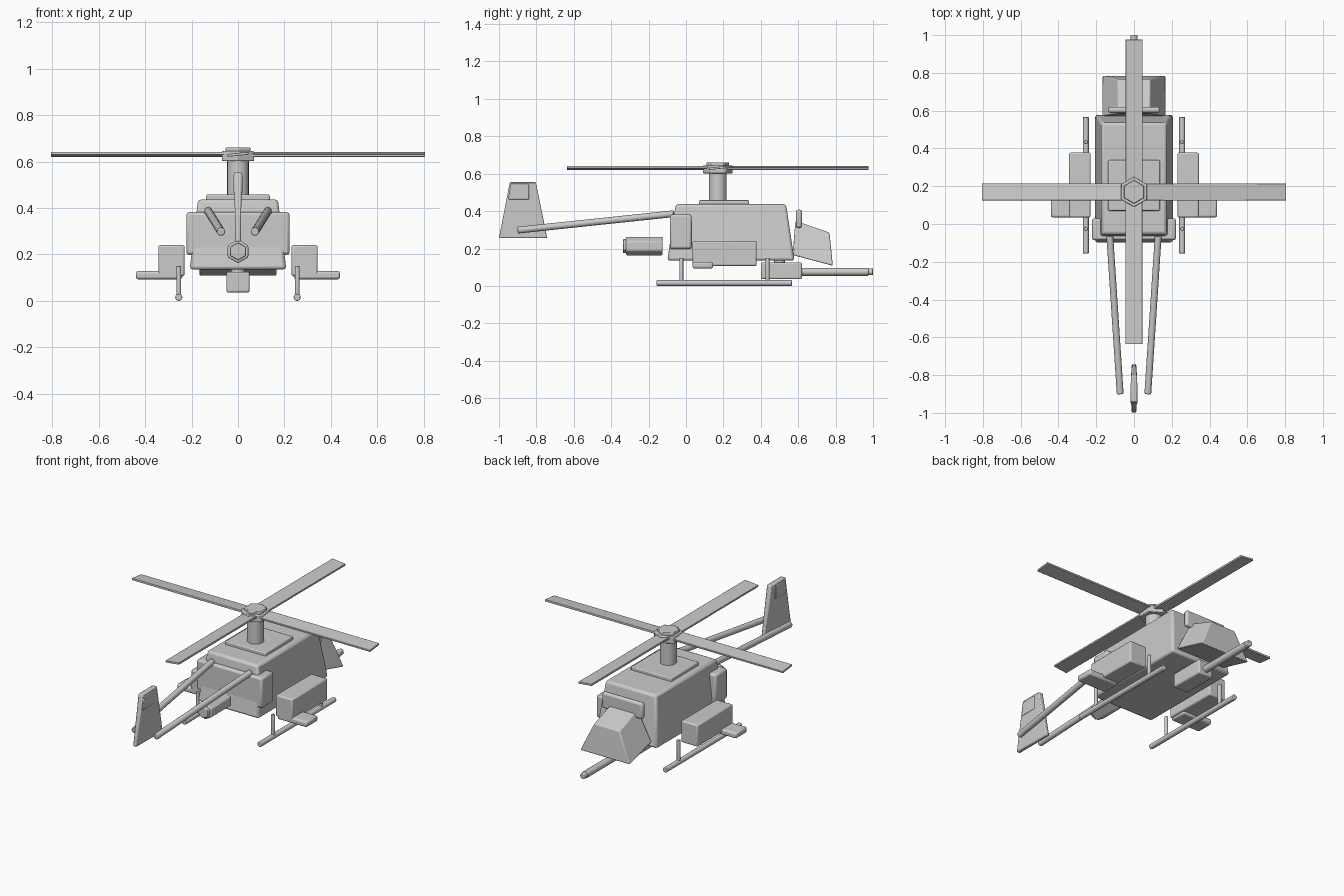
import bpy, bmesh, math
from mathutils import Vector, Matrix

if "Cube" in bpy.data.objects:
    bpy.data.objects.remove(bpy.data.objects["Cube"])

grey = bpy.data.materials.new("light_grey")
grey.diffuse_color = (0.6, 0.6, 0.6, 1)
grey.use_nodes = True
grey.node_tree.nodes["Principled BSDF"].inputs["Base Color"].default_value = grey.diffuse_color


def finish(bm, name, bevel):
    bmesh.ops.recalc_face_normals(bm, faces=bm.faces)
    mesh = bpy.data.meshes.new(name)
    bm.to_mesh(mesh)
    bm.free()
    mesh.materials.append(grey)
    ob = bpy.data.objects.new(name, mesh)
    bpy.context.collection.objects.link(ob)
    if bevel:
        mod = ob.modifiers.new("soft_edges", 'BEVEL')
        mod.width = bevel
        mod.segments = 2
        mod.limit_method = 'ANGLE'
    bpy.ops.object.select_all(action='DESELECT')
    ob.select_set(True)
    bpy.context.view_layer.objects.active = ob
    bpy.ops.object.shade_smooth_by_angle(angle=math.radians(35))
    return ob


def slab(name, profile, cx=0, bevel=0.01):
    """Side profile of (y, z, half_width) points, spanned across x."""
    bm = bmesh.new()
    left = [bm.verts.new((cx - w, y, z)) for y, z, w in profile]
    right = [bm.verts.new((cx + w, y, z)) for y, z, w in profile]
    bm.faces.new(left)
    bm.faces.new(right[::-1])
    n = len(profile)
    for i in range(n):
        j = (i + 1) % n
        bm.faces.new((left[i], right[i], right[j], left[j]))
    return finish(bm, name, bevel)


def box(name, x0, x1, y0, y1, z0, z1, bevel=0.01):
    w = (x1 - x0) / 2
    return slab(name, [(y0, z0, w), (y1, z0, w), (y1, z1, w), (y0, z1, w)],
                (x0 + x1) / 2, bevel)


def rod(name, a, b, r, sides=16, bevel=0.004, spin=0):
    a, b = Vector(a), Vector(b)
    d = b - a
    bm = bmesh.new()
    bmesh.ops.create_cone(bm, cap_ends=True, segments=sides, radius1=r, radius2=r,
                          depth=d.length)
    m = (Matrix.Translation((a + b) / 2) @ d.to_track_quat('Z', 'Y').to_matrix().to_4x4()
         @ Matrix.Rotation(spin, 4, 'Z'))
    bmesh.ops.transform(bm, matrix=m, verts=bm.verts)
    return finish(bm, name, bevel)


# Fuselage, rear engine block and roof plate
slab("fuselage", [(-0.10, 0.135, 0.208), (0.58, 0.135, 0.208),
                  (0.535, 0.437, 0.172), (-0.055, 0.437, 0.172)], bevel=0.014)
box("engine_block", -0.222, 0.222, -0.086, 0.03, 0.198, 0.382, 0.012)
box("roof_plate", -0.137, 0.137, 0.07, 0.338, 0.425, 0.458, 0.006)

# Cockpit nose and the bar above it
slab("cockpit", [(0.57, 0.165, 0.168), (0.785, 0.108, 0.168),
                 (0.767, 0.285, 0.085), (0.585, 0.348, 0.085)], bevel=0.006)
box("cockpit_bar", -0.137, 0.137, 0.588, 0.62, 0.31, 0.408, 0.012)

# Rotor mast, hub and blades
RY = 0.17
rod("rotor_mast", (0, RY, 0.44), (0, RY, 0.61), 0.047, 20)
rod("rotor_hub", (0, RY, 0.602), (0, RY, 0.645), 0.08, 6, 0.004, math.pi / 2 * 0)
rod("rotor_cap", (0, RY, 0.64), (0, RY, 0.661), 0.062, 6, 0.004)
for i in range(4):
    blade = box(f"rotor_blade_{i}", 0.0, 0.806, -0.045, 0.045, -0.006, 0.006, 0.002)
    blade.matrix_world = (Matrix.Translation((0, RY, 0.631))
                          @ Matrix.Rotation(i * math.pi / 2, 4, 'Z')
                          @ Matrix.Rotation(math.radians(6), 4, 'X'))

# Tail fin with rudder panel
slab("tail_fin", [(-1.0, 0.255, 0.012), (-0.742, 0.255, 0.012),
                  (-0.803, 0.555, 0.016), (-0.942, 0.555, 0.016)], bevel=0.006)
slab("rudder", [(-0.95, 0.462, 0.019), (-0.84, 0.462, 0.019),
                (-0.84, 0.545, 0.019), (-0.937, 0.545, 0.019)], bevel=0.005)

# Rear exhaust
rod("exhaust", (0, -0.32, 0.213), (0, -0.125, 0.213), 0.051, 6, 0.006, 0)
rod("exhaust_nozzle", (0, -0.337, 0.213), (0, -0.31, 0.213), 0.038, 6, 0.004, 0)

# Chin turret with long barrel
box("turret", -0.05, 0.05, 0.40, 0.62, 0.036, 0.125, 0.008)
rod("turret_mount", (0, 0.5, 0.11), (0, 0.5, 0.145), 0.03)
rod("barrel", (0, 0.60, 0.075), (0, 0.975, 0.075), 0.021)
rod("muzzle", (0, 0.97, 0.075), (0, 1.0, 0.075), 0.018)

# Mirrored parts: tail booms, side pods, stub wings and landing skids
for side, s in (("left", -1), ("right", 1)):
    rod(f"{side}_tail_boom", (s * 0.128, -0.065, 0.386), (s * 0.073, -0.90, 0.298), 0.018)
    x0, x1 = sorted((s * 0.23, s * 0.343))
    box(f"{side}_pod", x0, x1, 0.035, 0.378, 0.107, 0.24, 0.008)
    x0, x1 = sorted((s * 0.24, s * 0.44))
    box(f"{side}_stub_wing", x0, x1, 0.035, 0.145, 0.093, 0.128, 0.01)
    x = s * 0.255
    rod(f"{side}_skid", (x, -0.157, 0.0155), (x, 0.567, 0.0155), 0.0155)
    for end, y in (("rear", -0.025), ("front", 0.435)):
        rod(f"{side}_{end}_strut", (x, y, 0.015), (x, y, 0.15), 0.011, 12)
